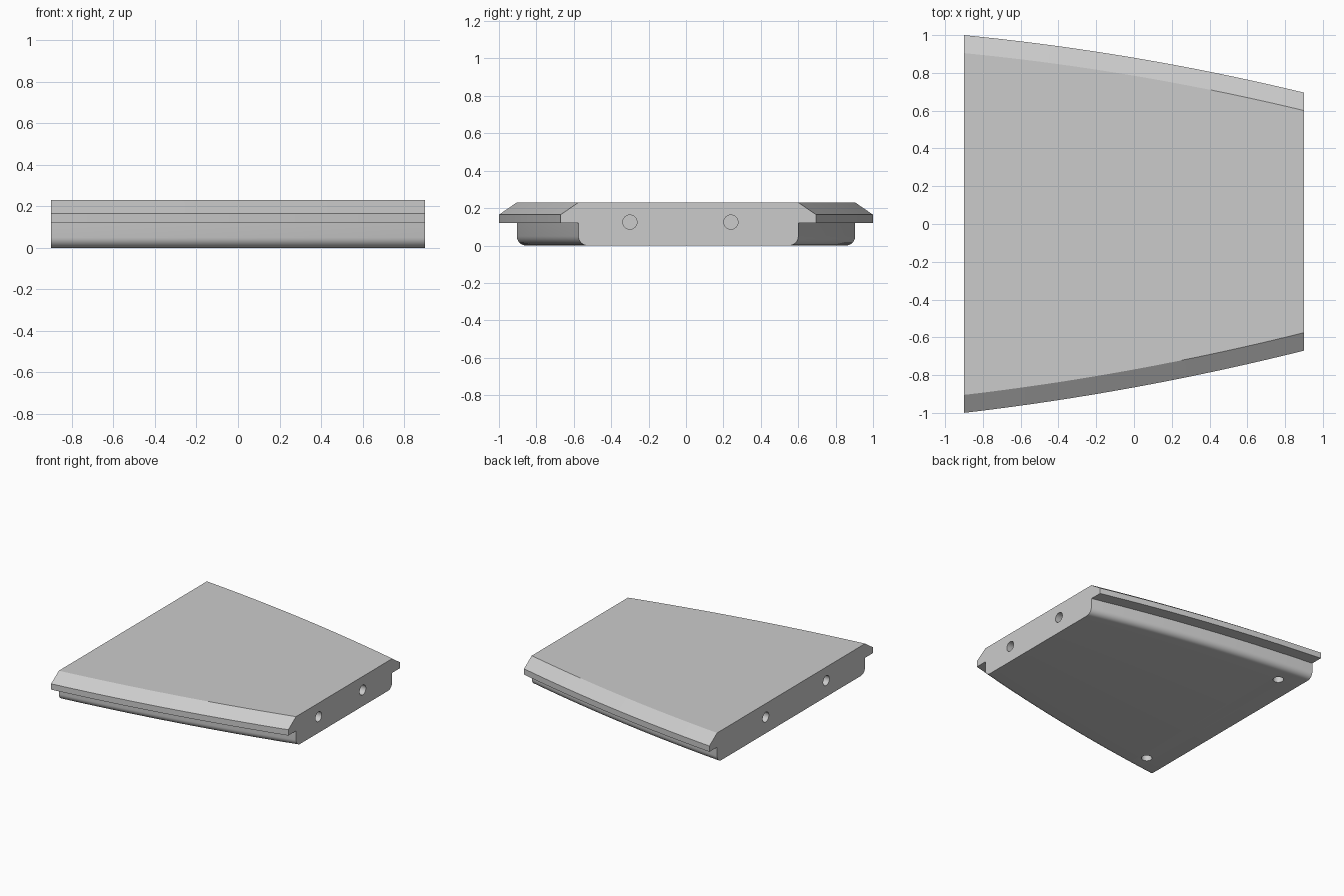
import bpy, bmesh, math
from mathutils import Matrix

cube = bpy.data.objects.get("Cube")
if cube:
    bpy.data.objects.remove(cube, do_unlink=True)

HALF_X, TOP, LIP_TOP, LIP_LOW = 0.9, 0.23, 0.165, 0.12
INSET, ROUND = 0.095, 0.05
STATIONS, ARC = 32, 8

grey = bpy.data.materials.new("plain grey")
grey.use_nodes = True
colour = (0.6, 0.6, 0.6, 1)
grey.diffuse_color = colour
grey.node_tree.nodes["Principled BSDF"].inputs["Base Color"].default_value = colour


def new_object(name, bm):
    mesh = bpy.data.meshes.new(name)
    bmesh.ops.recalc_face_normals(bm, faces=bm.faces[:])
    bm.to_mesh(mesh)
    bm.free()
    mesh.materials.append(grey)
    obj = bpy.data.objects.new(name, mesh)
    bpy.context.collection.objects.link(obj)
    return obj


# Half profile as (distance in from the lip edge, height), top to bottom
half = [(INSET, TOP), (0, LIP_TOP), (0, LIP_LOW), (INSET, LIP_LOW)]
for i in range(ARC + 1):
    a = i / ARC * math.pi / 2
    half.append((INSET + ROUND * (1 - math.cos(a)), ROUND * (1 - math.sin(a))))


def back_edge(x):
    return 0.88 - 0.169 * x - 0.04 * x * x


def front_edge(x):
    return -0.865 + 0.183 * x + 0.037 * x * x


# Tapering panel: the profile swept between the two bowed edges
bm = bmesh.new()
rings = []
for s in range(STATIONS + 1):
    x = HALF_X * (2 * s / STATIONS - 1)
    points = [(back_edge(x) - d, z) for d, z in half]
    points += [(front_edge(x) + d, z) for d, z in reversed(half)]
    rings.append([bm.verts.new((x, y, z)) for y, z in points])
n = len(rings[0])
for r0, r1 in zip(rings, rings[1:]):
    for i in range(n):
        j = (i + 1) % n
        bm.faces.new((r0[i], r0[j], r1[j], r1[i]))
bm.faces.new(rings[0])
bm.faces.new(rings[-1])
panel = new_object("tapered_panel", bm)

# Peg holes in both ends and in the underside
bm = bmesh.new()


def peg(location, along_x, depth):
    turn = Matrix.Rotation(math.pi / 2, 4, 'Y') if along_x else Matrix()
    bmesh.ops.create_cone(bm, cap_ends=True, segments=32, radius1=0.038,
                          radius2=0.038, depth=2 * depth,
                          matrix=Matrix.Translation(location) @ turn)


for x, ys in ((HALF_X, (-0.30, 0.24)), (-HALF_X, (-0.43, 0.31))):
    for y in ys:
        peg((x, y, 0.125), True, 0.13)
for y in (-0.73, 0.73):
    peg((-0.73, y, 0), False, 0.1)
cutter = new_object("peg_hole_cutter", bm)
cutter.hide_render = True

cut = panel.modifiers.new("peg_holes", 'BOOLEAN')
cut.operation = 'DIFFERENCE'
cut.solver = 'EXACT'
cut.object = cutter
bpy.ops.object.select_all(action='DESELECT')
bpy.context.view_layer.objects.active = panel
panel.select_set(True)
bpy.ops.object.modifier_apply(modifier=cut.name)
bpy.data.objects.remove(cutter, do_unlink=True)
bpy.ops.object.shade_smooth_by_angle(angle=math.radians(30))
